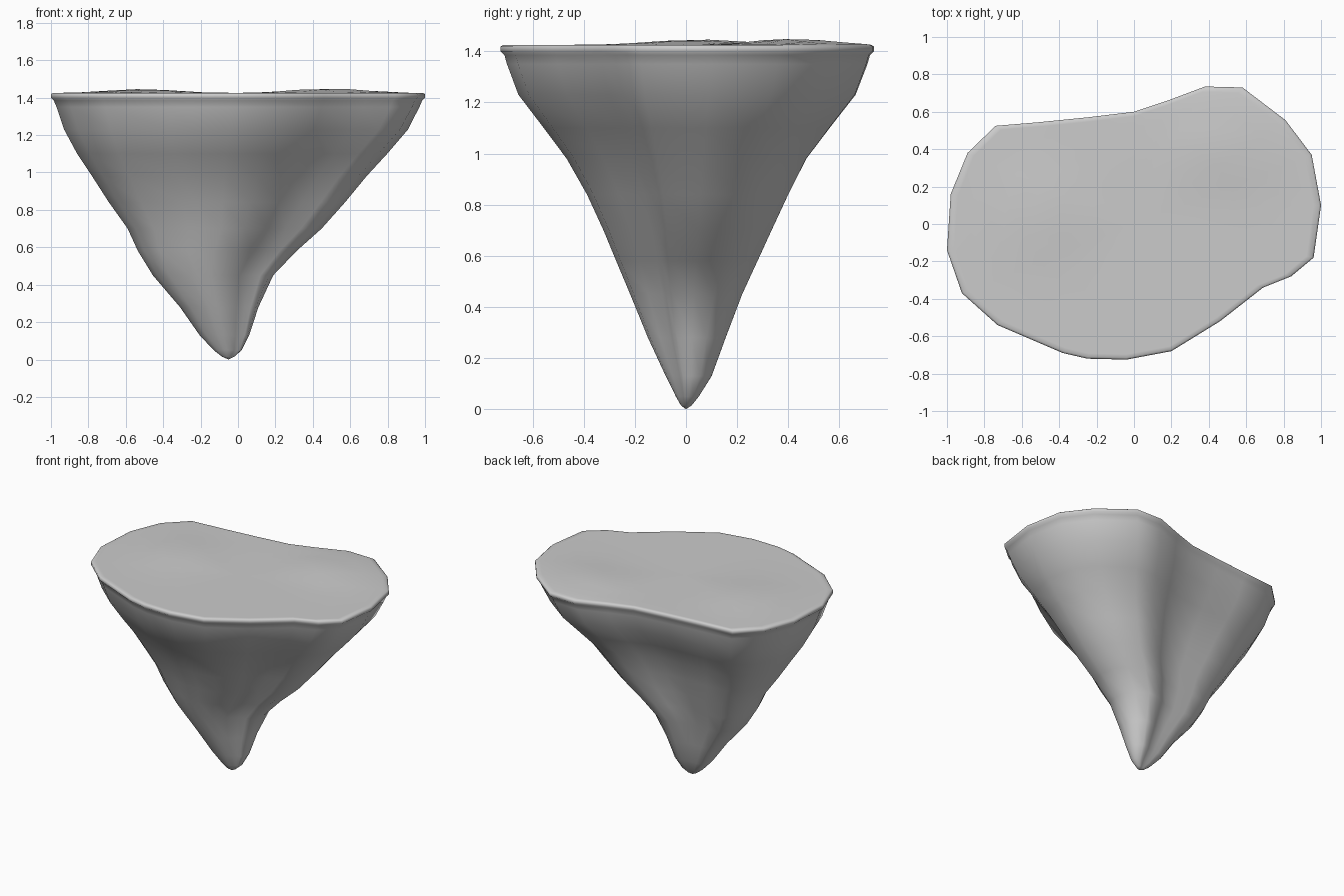
import bpy, bmesh, math

if "Cube" in bpy.data.objects:
    bpy.data.objects.remove(bpy.data.objects["Cube"])

# Plan outline of the rock, counter-clockwise
OUTLINE = [(1.0, .10), (.95, .37), (.81, .555), (.58, .73), (.38, .735), (.18, .66),
           (0, .60), (-.25, .57), (-.5, .545), (-.74, .525), (-.89, .38), (-.98, .16),
           (-1.0, -.14), (-.92, -.37), (-.73, -.54), (-.38, -.69), (-.25, -.72),
           (-.04, -.725), (.20, -.68), (.46, -.52), (.69, -.34), (.84, -.28), (.96, -.18)]

# Levels from the rim to the tip: z, xmin, xmax, ymin, ymax, depth of side hollows
LEVELS = [(1.425, -.99, .99, -.72, .72, 0), (1.418, -1, 1, -.73, .73, 0),
          (1.40, -1, 1, -.73, .73, 0), (1.385, -.985, .985, -.715, .715, 0),
          (1.35, -.97, .97, -.705, .705, 0), (1.23, -.93, .91, -.66, .66, .02),
          (1.10, -.86, .80, -.56, .56, .05), (.98, -.78, .69, -.47, .47, .07),
          (.84, -.69, .575, -.39, .40, .09), (.70, -.59, .45, -.325, .335, .10),
          (.58, -.535, .315, -.275, .28, .10), (.45, -.455, .19, -.22, .22, .10),
          (.28, -.31, .11, -.15, .155, .07), (.13, -.205, .06, -.08, .10, .04),
          (.05, -.13, .02, -.04, .05, 0), (.015, -.085, -.02, -.02, .022, 0)]


def top_z(x, y):
    # Two gentle swells on the top face
    a = math.exp(-((x - .48) / .25) ** 2 - ((y - .42) / .2) ** 2)
    b = math.exp(-((x + .52) / .25) ** 2 - ((y - .05) / .25) ** 2)
    return 1.425 + .026 * a + .021 * b


def hollow(x, y):
    # Hollows running down the front right and the back
    ang = math.degrees(math.atan2(y, x))
    return math.exp(-((ang + 32) / 22) ** 2) + math.exp(-((ang - 98) / 22) ** 2)


bm = bmesh.new()


def ring(points):
    return [bm.verts.new(p) for p in points]


def bridge(a, b):
    for i in range(len(a)):
        j = (i + 1) % len(a)
        bm.faces.new((a[i], b[i], b[j], a[j]))


def cap(loop, co):
    tip = bm.verts.new(co)
    for i in range(len(loop)):
        bm.faces.new((loop[i], loop[(i + 1) % len(loop)], tip))


# Rock sides
rings = []
for z, x0, x1, y0, y1, d in LEVELS:
    cx, cy = (x0 + x1) / 2, (y0 + y1) / 2
    pts = []
    for x, y in OUTLINE:
        k = 1 - d * hollow(x, y)
        pts.append((cx + x * k * (x1 - x0) / 2, cy + y / .73 * k * (y1 - y0) / 2, z))
    rings.append(ring(pts))
for a, b in zip(rings, rings[1:]):
    bridge(a, b)
cap(rings[-1], (-.05, 0, 0))

# Softly rolling top face
prev = rings[0]
for s in (.96, .85, .7, .55, .4, .2):
    loop = ring([(x * s, y * s, top_z(x * s, y * s)) for x, y in OUTLINE])
    bridge(prev, loop)
    prev = loop
cap(prev, (0, 0, top_z(0, 0)))

bmesh.ops.recalc_face_normals(bm, faces=bm.faces)
mesh = bpy.data.meshes.new("floating_rock")
bm.to_mesh(mesh)
bm.free()
rock = bpy.data.objects.new("floating_rock", mesh)
bpy.context.collection.objects.link(rock)
for p in mesh.polygons:
    p.use_smooth = True
